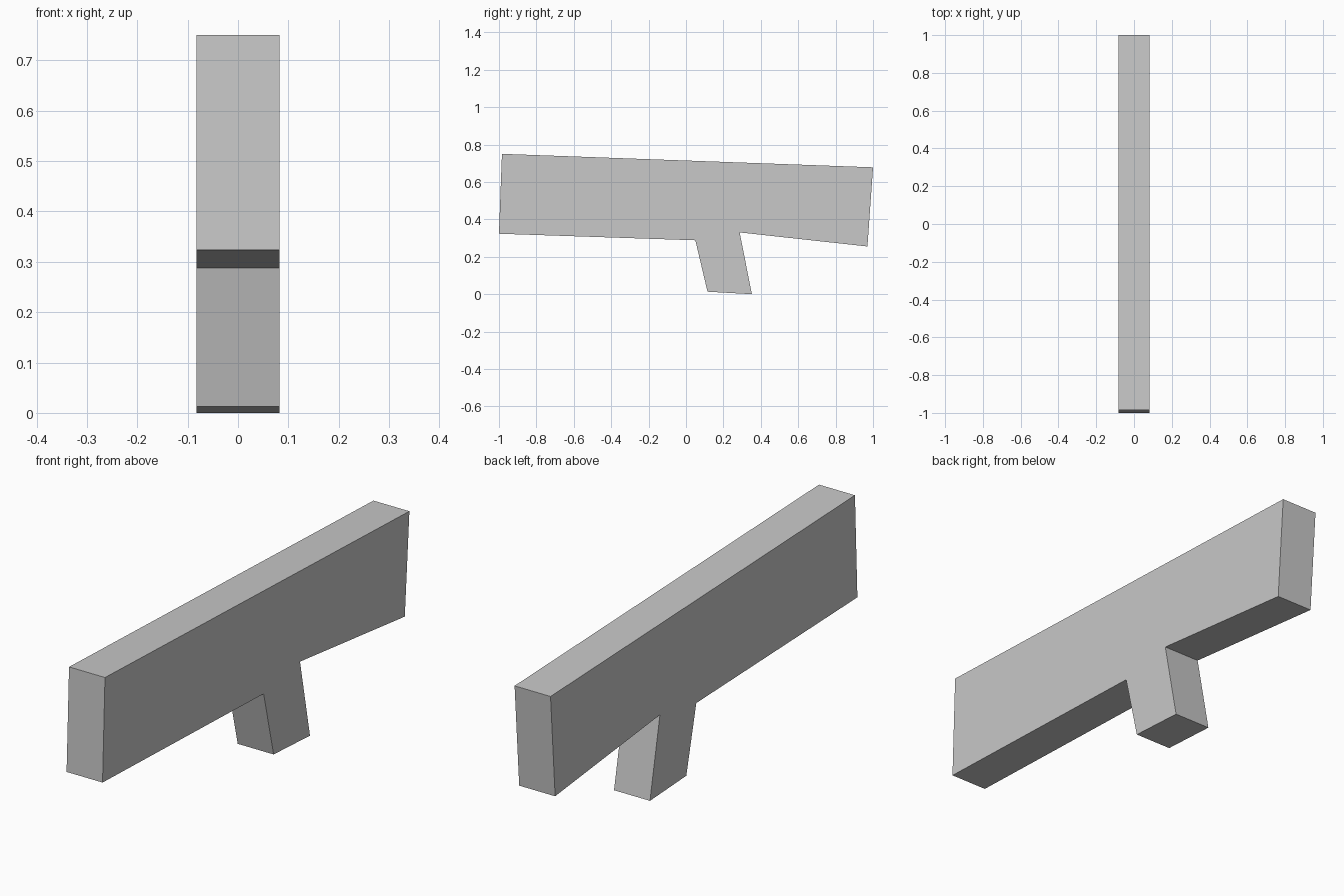
import bpy
import bmesh

HALF_WIDTH = 0.082

cube = bpy.data.objects.get("Cube")
if cube:
    bpy.data.objects.remove(cube, do_unlink=True)

# Plain grey material
grey = bpy.data.materials.new("light grey")
grey.use_nodes = True
colour = (0.58, 0.58, 0.58, 1)
grey.diffuse_color = colour
grey.node_tree.nodes["Principled BSDF"].inputs["Base Color"].default_value = colour

# Side outline (y, z): long sloping beam with a slanted leg beneath it
outline = [
    (-1.0, 0.323), (0.05, 0.288),                # front underside
    (0.115, 0.013), (0.352, 0.0),                # leg foot
    (0.287, 0.33), (0.97, 0.255),                # rear underside
    (1.0, 0.678), (-0.984, 0.75),                # top
]

# Extrude the outline across the width
bm = bmesh.new()
face = bm.faces.new([bm.verts.new((-HALF_WIDTH, y, z)) for y, z in outline])
result = bmesh.ops.extrude_face_region(bm, geom=[face])
moved = [v for v in result["geom"] if isinstance(v, bmesh.types.BMVert)]
bmesh.ops.translate(bm, verts=moved, vec=(2 * HALF_WIDTH, 0, 0))
bmesh.ops.recalc_face_normals(bm, faces=bm.faces)

mesh = bpy.data.meshes.new("beam_with_leg")
bm.to_mesh(mesh)
bm.free()
mesh.materials.append(grey)
bpy.context.collection.objects.link(bpy.data.objects.new("beam_with_leg", mesh))
